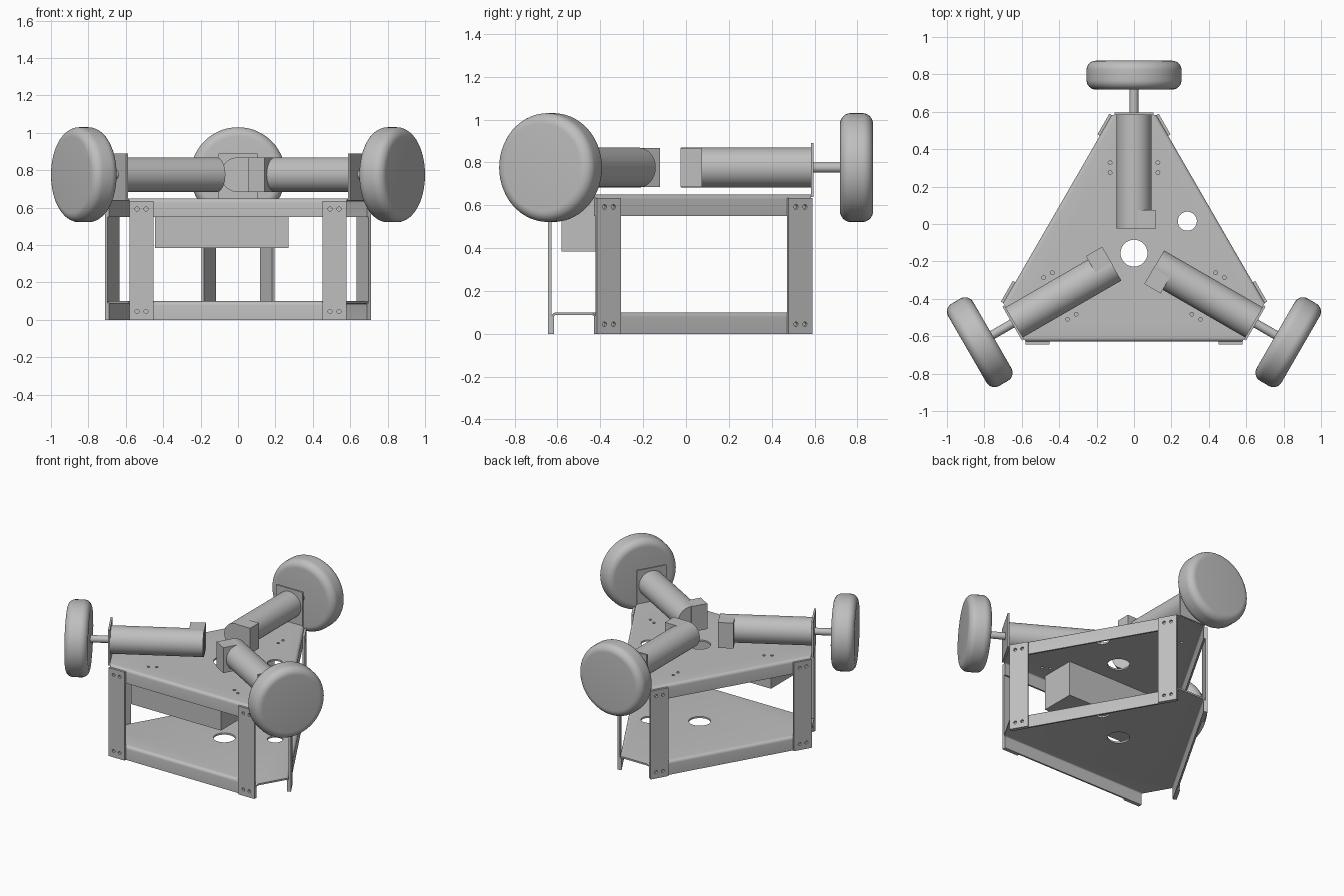
import bpy, bmesh
from math import radians, pi, sin, cos
from mathutils import Matrix, Vector

cube = bpy.data.objects.get("Cube")
if cube:
    bpy.data.objects.remove(cube, do_unlink=True)

grey = bpy.data.materials.new("light_grey")
grey.use_nodes = True
COLOUR = (0.52, 0.52, 0.52, 1)
grey.diffuse_color = COLOUR
grey.node_tree.nodes["Principled BSDF"].inputs["Base Color"].default_value = COLOUR

CENTRE = Matrix.Translation((0, -0.156, 0))
TURNS = [CENTRE @ Matrix.Rotation(radians(120 * i), 4, 'Z') for i in range(3)]
NAMES = ["back", "right", "left"]
AXLE_Z = 0.776
APOTHEM, HALF = 0.472, 0.58      # flange distance and half length
SHEET = 0.012


def finish(name, bm, matrix=CENTRE, smooth=False):
    bmesh.ops.recalc_face_normals(bm, faces=bm.faces)
    mesh = bpy.data.meshes.new(name)
    bm.to_mesh(mesh)
    bm.free()
    mesh.materials.append(grey)
    obj = bpy.data.objects.new(name, mesh)
    bpy.context.collection.objects.link(obj)
    obj.matrix_world = matrix
    select(obj)
    if smooth:
        bpy.ops.object.shade_smooth_by_angle(angle=radians(35))
    return obj


def select(obj):
    bpy.ops.object.select_all(action='DESELECT')
    obj.select_set(True)
    bpy.context.view_layer.objects.active = obj


def add_box(bm, lo, hi):
    lo, hi = Vector(lo), Vector(hi)
    m = Matrix.Translation((lo + hi) / 2) @ Matrix.Diagonal((*(hi - lo), 1))
    bmesh.ops.create_cube(bm, size=1, matrix=m)


def add_rod(bm, centre, radius, depth, axis='Z', sides=32):
    turn = Matrix.Rotation(pi / 2, 4, 'X') if axis == 'Y' else Matrix()
    bmesh.ops.create_cone(bm, cap_ends=True, segments=sides, radius1=radius, radius2=radius,
                          depth=depth, matrix=Matrix.Translation(centre) @ turn)


def cut(obj, cutter_bm):
    cutter = finish("hole_cutter", cutter_bm, obj.matrix_world.copy())
    cutter.hide_render = True
    mod = obj.modifiers.new("holes", 'BOOLEAN')
    mod.object, mod.solver = cutter, 'EXACT'
    bpy.context.view_layer.update()
    select(obj)
    bpy.ops.object.modifier_apply(modifier=mod.name)
    bpy.data.objects.remove(cutter, do_unlink=True)


def folded_plate(name, top, screw_holes):
    # Truncated triangle with its three long edges folded down
    bm = bmesh.new()
    rim, folds = [], []
    for i in range(3):
        r = Matrix.Rotation(radians(120 * i), 4, 'Z')
        rim += [bm.verts.new(r @ Vector((s * HALF, -APOTHEM, top))) for s in (-1, 1)]
    bm.faces.new(rim)
    for i in range(3):
        a, b = rim[2 * i], rim[2 * i + 1]
        low = [bm.verts.new(v.co - Vector((0, 0, 0.1))) for v in (a, b)]
        bm.faces.new((a, low[0], low[1], b))
        folds.append(bm.edges.get((a, b)))
    bmesh.ops.bevel(bm, geom=folds, offset=0.022, segments=4, profile=0.5, affect='EDGES')
    plate = finish(name, bm)
    solid = plate.modifiers.new("sheet", 'SOLIDIFY')
    solid.thickness, solid.offset = SHEET, -1
    # Make the face normals point up so the sheet thickens inward
    if max(plate.data.polygons, key=lambda p: p.area).normal.z < 0:
        plate.data.flip_normals()
    bpy.ops.object.modifier_apply(modifier=solid.name)

    holes = bmesh.new()
    add_rod(holes, (0, 0, top), 0.072, 0.06)
    add_rod(holes, (0.285, 0.171, top), 0.051, 0.06)
    if screw_holes:
        for i in range(3):
            r = Matrix.Rotation(radians(120 * i), 4, 'Z')
            for x in (-0.128, 0.128):
                for y in (0.431, 0.484):
                    add_rod(holes, r @ Vector((x, y, top)), 0.01, 0.06, sides=16)
    cut(plate, holes)
    select(plate)
    bpy.ops.object.shade_smooth_by_angle(angle=radians(35))


folded_plate("top_plate", 0.65, True)
folded_plate("bottom_plate", 0.1, False)

# Flat uprights, two on each long side
for turn, side in zip(TURNS, ["front", "left_side", "right_side"]):
    for s, end in ((-1, "a"), (1, "b")):
        bm = bmesh.new()
        mid = s * 0.516
        add_box(bm, (mid - 0.064, -APOTHEM - 0.015, 0), (mid + 0.064, -APOTHEM, 0.635))
        post = finish(f"{side}_post_{end}", bm, turn)
        holes = bmesh.new()
        for z in (0.045, 0.592):
            for dx in (-0.024, 0.024):
                add_rod(holes, (mid + dx, -APOTHEM, z), 0.011, 0.08, 'Y', 16)
        cut(post, holes)

# Battery box hung under the top plate
bm = bmesh.new()
add_box(bm, (-0.445, -0.58, 0.385), (0.27, -0.33, 0.638))
finish("battery_box", bm, Matrix())

# Wheel outline: half width and rounded shoulder
R, W, C = 0.254, 0.077, 0.05
shoulder = [(R - C + C * sin(a), W - C + C * cos(a)) for a in (pi / 2 * k / 8 for k in range(9))]
outline = [(0, W)] + shoulder + [(r, -y) for r, y in reversed(shoulder)] + [(0, -W)]

for turn, name in zip(TURNS, NAMES):
    # Mounting tab
    bm = bmesh.new()
    add_box(bm, (-0.105, 0.739, 0.638), (0.105, 0.752, 0.89))
    finish(f"{name}_motor_bracket", bm, turn)

    # Motor
    bm = bmesh.new()
    add_rod(bm, (0, 0.436, AXLE_Z), 0.093, 0.608, 'Y', 48)
    finish(f"{name}_motor", bm, turn, True)

    # Square housing on one side of the motor's inner end
    bm = bmesh.new()
    add_box(bm, (0, 0.13, AXLE_Z - 0.0915), (0.115, 0.231, AXLE_Z + 0.0915))
    finish(f"{name}_motor_housing", bm, turn)

    # Axle
    bm = bmesh.new()
    add_rod(bm, (0, 0.82, AXLE_Z), 0.024, 0.15, 'Y')
    finish(f"{name}_axle", bm, turn, True)

    # Wheel
    bm = bmesh.new()
    verts = [bm.verts.new((r, 0.952 + y, AXLE_Z)) for r, y in outline]
    edges = [bm.edges.new(pair) for pair in zip(verts, verts[1:])]
    bmesh.ops.spin(bm, geom=verts + edges, cent=(0, 0.952, AXLE_Z), axis=(0, 1, 0),
                   angle=2 * pi, steps=56)
    bmesh.ops.remove_doubles(bm, verts=bm.verts, dist=0.0001)
    finish(f"{name}_wheel", bm, turn, True)
